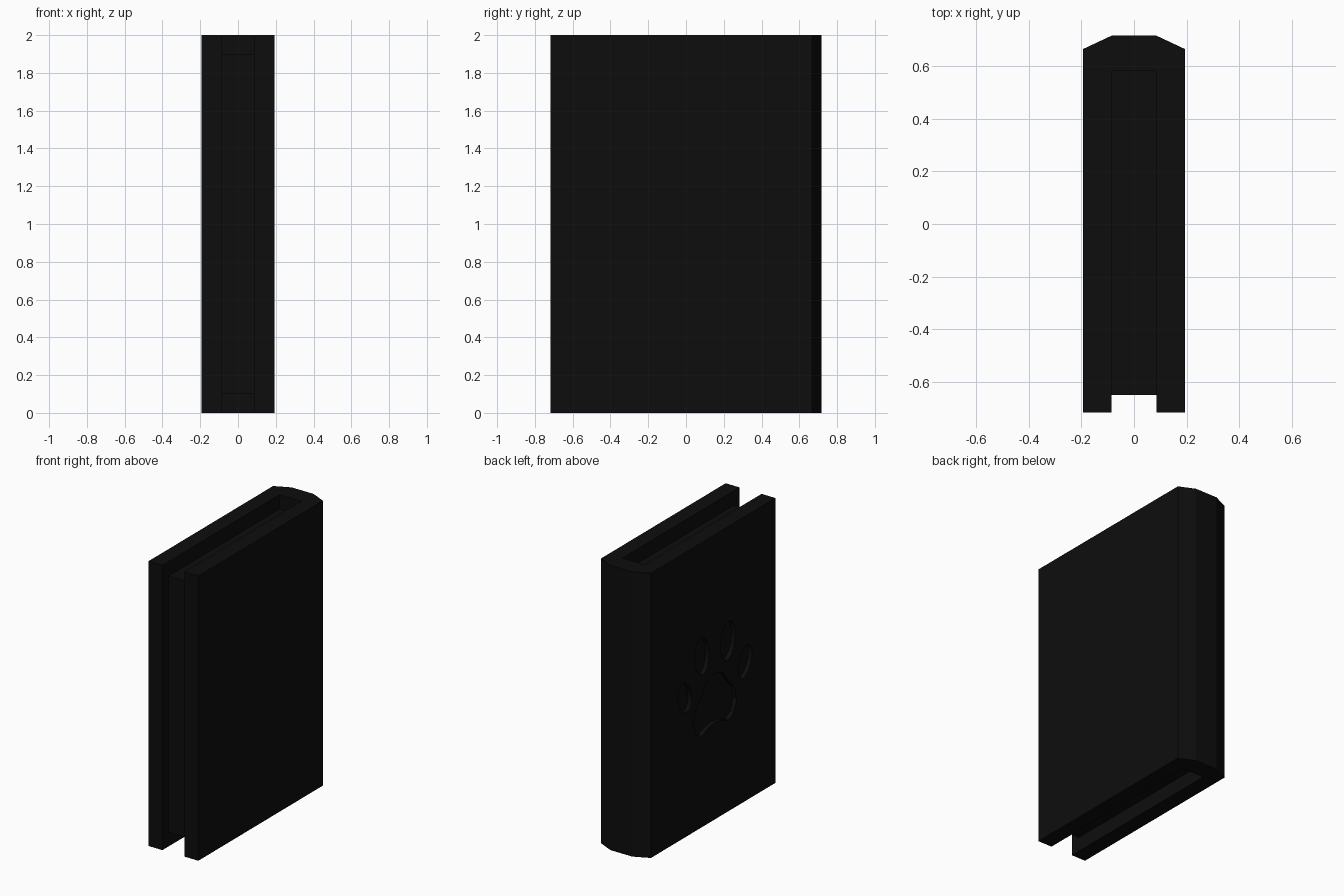
import bpy, bmesh, math

if "Cube" in bpy.data.objects:
    bpy.data.objects.remove(bpy.data.objects["Cube"])

black = bpy.data.materials.new("matte_black")
black.diffuse_color = (0.004, 0.004, 0.004, 1)
black.use_nodes = True
black.node_tree.nodes["Principled BSDF"].inputs["Base Color"].default_value = black.diffuse_color


def prism(bm, points, offset):
    """Add a closed prism: a polygon of 3D points swept by offset."""
    face = bm.faces.new([bm.verts.new(p) for p in points])
    swept = bmesh.ops.extrude_face_region(bm, geom=[face])["geom"]
    verts = [g for g in swept if isinstance(g, bmesh.types.BMVert)]
    bmesh.ops.translate(bm, verts=verts, vec=offset)


def make_object(name, prisms):
    bm = bmesh.new()
    for points, offset in prisms:
        prism(bm, points, offset)
    bmesh.ops.recalc_face_normals(bm, faces=bm.faces)
    mesh = bpy.data.meshes.new(name)
    bm.to_mesh(mesh)
    bm.free()
    mesh.materials.append(black)
    obj = bpy.data.objects.new(name, mesh)
    bpy.context.collection.objects.link(obj)
    return obj


# Book cover: half profile mirrored into a U with a faceted spine
half = [(0.085, 0.583), (0.085, -0.717), (0.194, -0.717), (0.194, 0.666), (0.085, 0.717)]
outline = half + [(-x, y) for x, y in reversed(half)]
cover = make_object("book_cover", [([(x, y, 0) for x, y in outline], (0, 0, 2))])

# Page block, set back from the cover edges
pages = [(-0.085, -0.65, 0.1), (0.085, -0.65, 0.1), (0.085, 0.583, 0.1), (-0.085, 0.583, 0.1)]
make_object("page_block", [(pages, (0, 0, 1.8))])

# Paw print engraved in the left cover
CENTRE_Y, CUT_X = -0.045, -0.3


def toe(y, z, width, height, tilt, sides=16):
    ring = []
    for i in range(sides):
        a = 2 * math.pi * i / sides
        u, v = width * math.cos(a), height * math.sin(a)
        ring.append((CUT_X, CENTRE_Y + y + u * math.cos(tilt) - v * math.sin(tilt),
                     z + u * math.sin(tilt) + v * math.cos(tilt)))
    return ring


pad_half = [(0, 1.03), (0.09, 1.0), (0.15, 0.92), (0.22, 0.84), (0.24, 0.75),
            (0.21, 0.67), (0.15, 0.64), (0.07, 0.67), (0, 0.68)]
pad = pad_half + [(-y, z) for y, z in reversed(pad_half[1:-1])]
shapes = [[(CUT_X, CENTRE_Y + y, z) for y, z in pad]]
for side in (1, -1):
    shapes.append(toe(side * 0.145, 1.2, 0.08, 0.135, -side * 0.1))
    shapes.append(toe(side * 0.335, 0.98, 0.07, 0.115, -side * 0.35))
cutter = make_object("paw_cutter", [(s, (0.136, 0, 0)) for s in shapes])
cutter.hide_render = True

cut = cover.modifiers.new("paw_engraving", "BOOLEAN")
cut.operation = "DIFFERENCE"
cut.solver = "EXACT"
cut.object = cutter
bpy.context.view_layer.objects.active = cover
bpy.ops.object.modifier_apply(modifier=cut.name)
bpy.data.objects.remove(cutter)
